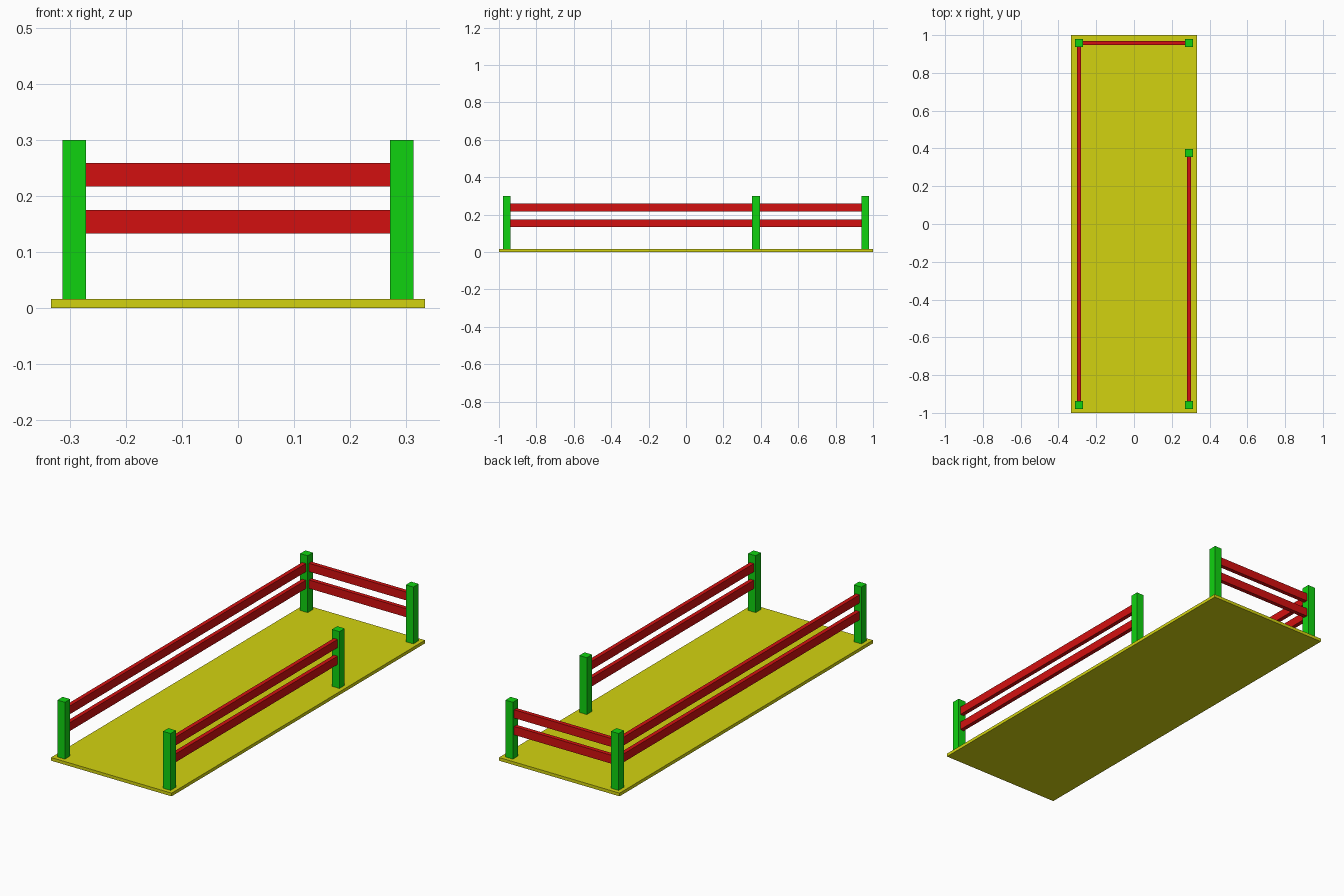
import bpy
from mathutils import Vector

cube = bpy.data.objects.get("Cube")
if cube:
    bpy.data.objects.remove(cube, do_unlink=True)


def make_material(name, colour):
    mat = bpy.data.materials.new(name)
    mat.use_nodes = True
    mat.diffuse_color = colour
    mat.node_tree.nodes["Principled BSDF"].inputs["Base Color"].default_value = colour
    return mat


yellow = make_material("yellow", (0.65, 0.65, 0.005, 1))
green = make_material("green", (0.005, 0.65, 0.005, 1))
red = make_material("red", (0.65, 0.005, 0.005, 1))


def box(name, low, high, mat):
    """Box spanning two opposite corners."""
    low, high = Vector(low), Vector(high)
    bpy.ops.mesh.primitive_cube_add(size=1, location=(low + high) / 2)
    obj = bpy.context.object
    obj.name = name
    obj.scale = high - low
    bpy.ops.object.transform_apply(location=False, rotation=False, scale=True)
    obj.data.materials.append(mat)
    return obj


BASE_TOP = 0.016
POST_TOP = 0.3
HALF_POST = 0.0208
HALF_RAIL = 0.0104
RAIL_HEIGHTS = {"lower": (0.133, 0.175), "upper": (0.217, 0.2585)}

# Floor slab
box("base", (-0.333, -1, 0), (0.333, 1, BASE_TOP), yellow)

# Fence posts: four corners and one beside the side opening
X, Y, GATE_Y = 0.292, 0.958, 0.375
posts = {
    "front_right_post": (-X, -Y),
    "back_right_post": (-X, Y),
    "back_left_post": (X, Y),
    "front_left_post": (X, -Y),
    "gate_post": (X, GATE_Y),
}
for name, (x, y) in posts.items():
    box(name, (x - HALF_POST, y - HALF_POST, BASE_TOP),
        (x + HALF_POST, y + HALF_POST, POST_TOP), green)

# Pairs of rails running between the facing sides of two posts
spans = {
    "right": ("front_right_post", "back_right_post"),
    "back": ("back_right_post", "back_left_post"),
    "left": ("front_left_post", "gate_post"),
}
for side, (start, end) in spans.items():
    a, b = Vector(posts[start]), Vector(posts[end])
    along = (b - a).normalized()
    across = Vector((along.y, along.x)) * HALF_RAIL
    low = a + along * HALF_POST - across
    high = b - along * HALF_POST + across
    for level, (z0, z1) in RAIL_HEIGHTS.items():
        box(f"{side}_{level}_rail", (*low, z0), (*high, z1), red)
